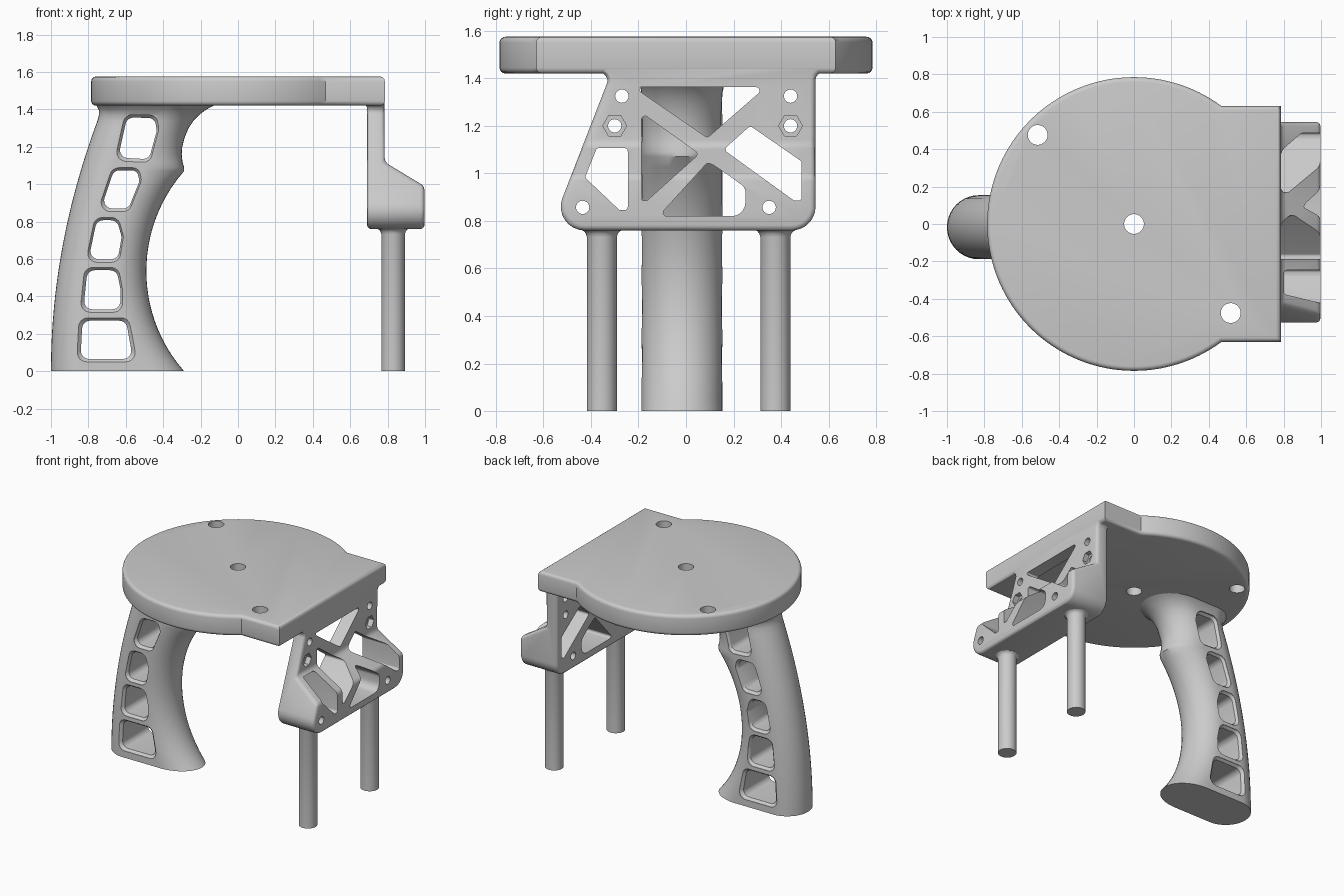
import bpy, bmesh, math
from mathutils import Vector

if "Cube" in bpy.data.objects:
    bpy.data.objects.remove(bpy.data.objects["Cube"])


def loft(name, rings):
    """Skin a stack of equal-length rings of 3D points and cap both ends."""
    bm = bmesh.new()
    rows = [[bm.verts.new(p) for p in ring] for ring in rings]
    n = len(rows[0])
    for a, b in zip(rows, rows[1:]):
        for i in range(n):
            j = (i + 1) % n
            bm.faces.new((a[i], a[j], b[j], b[i]))
    bm.faces.new(rows[0])
    bm.faces.new(rows[-1])
    bmesh.ops.recalc_face_normals(bm, faces=bm.faces)
    mesh = bpy.data.meshes.new(name)
    bm.to_mesh(mesh)
    bm.free()
    ob = bpy.data.objects.new(name, mesh)
    bpy.context.collection.objects.link(ob)
    return ob


def place(p, axis, d):
    return {'x': (d, p[0], p[1]), 'y': (p[0], d, p[1]), 'z': (p[0], p[1], d)}[axis]


def prism(name, pts, axis, a, b):
    return loft(name, [[place(p, axis, d) for p in pts] for d in (a, b)])


def circle(cx, cy, r, n=32):
    return [(cx + r * math.cos(2 * math.pi * i / n), cy + r * math.sin(2 * math.pi * i / n))
            for i in range(n)]


def rounded(pts, radius=0.0, steps=8):
    """Polygon with filleted corners; a third value on a point sets its own radius."""
    out = []
    for i, p in enumerate(pts):
        r = p[2] if len(p) > 2 else radius
        c = Vector(p[:2])
        u = (Vector(pts[i - 1][:2]) - c)
        v = (Vector(pts[(i + 1) % len(pts)][:2]) - c)
        if r <= 0:
            out.append(tuple(c))
            continue
        lim = 0.48 * min(u.length, v.length)
        u.normalize()
        v.normalize()
        half = u.angle(v) / 2
        t = min(r / math.tan(half), lim)
        r = t * math.tan(half)
        centre = c + (u + v).normalized() * (r / math.sin(half))
        s, e = c + u * t - centre, c + v * t - centre
        turn = s.angle_signed(e)  # clockwise positive
        a0 = math.atan2(s.y, s.x)
        for k in range(steps + 1):
            a = a0 - turn * k / steps
            out.append((centre.x + r * math.cos(a), centre.y + r * math.sin(a)))
    return out


def apply_all(ob):
    bpy.context.view_layer.objects.active = ob
    for m in list(ob.modifiers):
        bpy.ops.object.modifier_apply(modifier=m.name)


def boolean(ob, cutter, op='DIFFERENCE'):
    m = ob.modifiers.new("cut", 'BOOLEAN')
    m.operation, m.object, m.solver = op, cutter, 'EXACT'
    apply_all(ob)
    bpy.data.objects.remove(cutter)


def smooth(ob):
    bpy.ops.object.select_all(action='DESELECT')
    ob.select_set(True)
    bpy.context.view_layer.objects.active = ob
    bpy.ops.object.shade_smooth_by_angle(angle=math.radians(30))


# Top plate: disc with a squared-off end, rounded rims and three holes
R, HALF = 0.785, 0.63
start = math.asin(HALF / R)
arc = [start + (2 * math.pi - 2 * start) * i / 96 for i in range(97)]
outline = [(R * math.cos(a), R * math.sin(a)) for a in arc] + [(R, -HALF), (R, HALF)]
plate = prism("top_plate", outline, 'z', 1.42, 1.575)
bm = bmesh.new()
bm.from_mesh(plate.data)
rims = [e for e in bm.edges if abs(e.verts[0].co.z - e.verts[1].co.z) < 1e-4]
bmesh.ops.bevel(bm, geom=rims, offset=0.025, segments=4, profile=0.5, affect='EDGES')
bm.to_mesh(plate.data)
bm.free()
for x, y in ((0, 0), (-0.515, 0.476), (0.517, -0.476)):
    boolean(plate, prism("cutter", circle(x, y, 0.053), 'z', 1.3, 1.7))
smooth(plate)

# Bracket: side outline intersected with the stepped front profile
side = rounded([(-0.42, 1.5), (-0.42, 1.424), (-0.315, 1.424, 0.05), (-0.573, 0.76, 0.1),
                (0.545, 0.76, 0.1), (0.545, 1.424, 0.05), (0.61, 1.424), (0.61, 1.5)])
front = rounded([(0.65, 1.6), (0.65, 1.424), (0.69, 1.424, 0.03), (0.69, 0.7), (1.1, 0.7),
                 (1.1, 0.927), (0.784, 1.118), (0.784, 1.6)], steps=5)
bracket = prism("bracket", side, 'x', 0.6, 0.997)
boolean(bracket, prism("cutter", front, 'y', -1, 1), 'INTERSECT')
bev = bracket.modifiers.new("round", 'BEVEL')
bev.width, bev.segments, bev.limit_method = 0.022, 3, 'ANGLE'
bev.angle_limit = math.radians(28)
bev.use_clamp_overlap = False
apply_all(bracket)

# Bracket openings and screw holes
openings = [
    [(-0.20, 1.363), (0.335, 1.363), (0.09, 1.15), (-0.19, 1.342)],
    [(-0.187, 1.255), (0.055, 1.082), (-0.165, 0.885), (-0.187, 0.885)],
    [(-0.115, 0.82), (0.25, 0.82, 0.08), (0.25, 0.94, 0.04), (0.175, 0.995), (0.115, 1.035),
     (0.09, 1.045)],
    [(0.27, 1.2), (0.158, 1.10), (0.455, 0.885), (0.487, 0.885), (0.487, 1.05)],
    [(-0.375, 1.107), (-0.245, 1.107), (-0.245, 0.845), (-0.28, 0.845), (-0.425, 0.983)],
]
for pts in openings:
    boolean(bracket, prism("cutter", rounded(pts, 0.015, 5), 'x', 0.5, 1.2))
for y, z in ((-0.27, 1.325), (0.44, 1.325), (-0.30, 1.2), (0.44, 1.2), (-0.435, 0.857),
             (0.35, 0.857)):
    boolean(bracket, prism("cutter", circle(y, z, 0.028, 24), 'x', 0.5, 1.2))
for y in (-0.30, 0.44):
    boolean(bracket, prism("cutter", circle(y, 1.2, 0.05, 6), 'x', 0.745, 1.2))
smooth(bracket)

# Two round legs flaring into the bracket
for name, y in (("front_leg", -0.354), ("back_leg", 0.376)):
    steps = ((0, .063), (.732, .063), (.746, .067), (.756, .075), (.762, .086), (.785, .086))
    smooth(loft(name, [[(px, py, z) for px, py in circle(0.829, y, r, 40)] for z, r in steps]))

# Grip: lofted stadium sections between an outer curve and an inner curve
CY, W = -0.017, 0.171


def outer(z):
    return -1 + 0.1385 * z * z


def section(z, xo, xi, depth_in, w):
    ring = []
    for cx, d, a0 in ((xi - depth_in, depth_in, -90), (xo + 0.17, 0.17, 90)):
        for k in range(21):
            a = math.radians(a0 + 9 * k)
            ring.append((cx + d * math.cos(a), CY + w * math.sin(a), z))
    return ring


rings = []
for i in range(25):
    z = 1.07 * i / 24
    dz = z - 0.535
    root = math.sqrt(0.81 ** 2 - dz * dz)
    rings.append(section(z, outer(z), -0.49 + 0.81 - root,
                         0.17 * math.hypot(1, dz / root), W))
upper = ((1.09, -.288), (1.12, -.297), (1.16, -.301), (1.20, -.298), (1.25, -.285), (1.30, -.264),
         (1.34, -.237), (1.37, -.208), (1.395, -.175), (1.41, -.15), (1.422, -.125), (1.45, -.125))
for z, xi in upper:
    f = min(1, max(0, (z - 1.34) / 0.082)) ** 2
    rings.append(section(z, outer(min(z, 1.39)) - 0.025 * f, xi, 0.2 + 0.04 * f, W + 0.045 * f))
grip = loft("grip", rings)

# Grip windows with chamfered rims
windows = [
    [(-.85, .285), (-.582, .285), (-.54, .05), (-.862, .05)],
    [(-.82, .555), (-.64, .555), (-.617, .44), (-.617, .315), (-.845, .315)],
    [(-.765, .822), (-.64, .822), (-.612, .72), (-.635, .582), (-.815, .582)],
    [(-.672, 1.088), (-.53, 1.088), (-.515, 1.02), (-.583, .853), (-.752, .853)],
    [(-.605, 1.372), (-.435, 1.368), (-.422, 1.29), (-.47, 1.115), (-.66, 1.125)],
]
for pts in windows:
    shape = rounded(pts, 0.05, 6)
    mx = sum(p[0] for p in shape) / len(shape)
    mz = sum(p[1] for p in shape) / len(shape)
    cut = [[(mx + (x - mx) * s, CY + d, mz + (z - mz) * s) for x, z in shape]
           for d, s in ((-.3, 1), (-.168, 1), (-.15, .87), (.15, .87), (.168, 1), (.3, 1))]
    boolean(grip, loft("cutter", cut))
smooth(grip)
